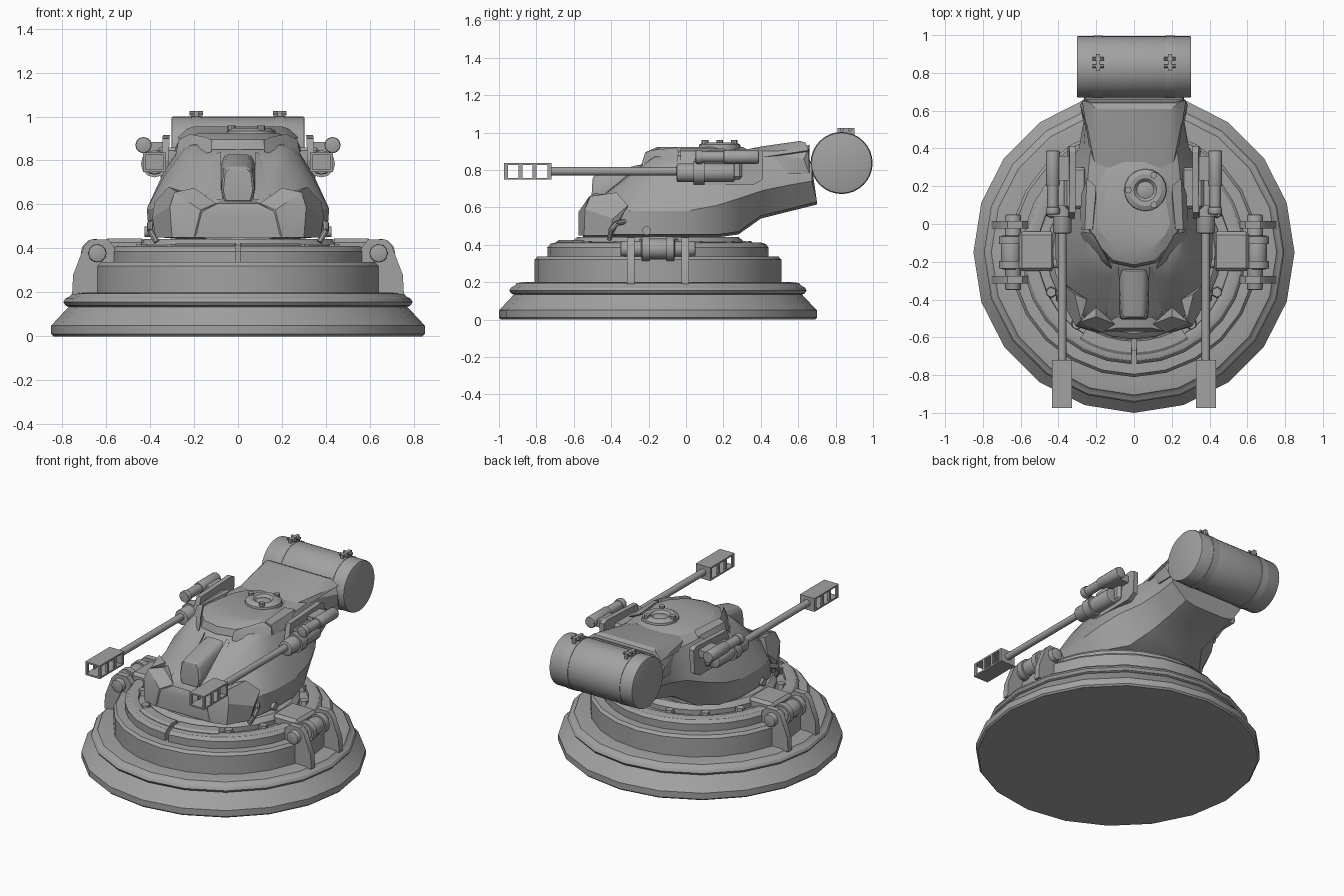
import bpy, bmesh, math
from mathutils import Vector, Matrix

grey = bpy.data.materials.new("gun_metal_grey")
grey.diffuse_color = (0.36, 0.36, 0.36, 1)
CY = -0.15  # centre of the round base along y


def finish(name, bm, angle=32):
    bmesh.ops.remove_doubles(bm, verts=bm.verts, dist=1e-5)
    bmesh.ops.recalc_face_normals(bm, faces=bm.faces)
    me = bpy.data.meshes.new(name)
    bm.to_mesh(me)
    bm.free()
    me.materials.append(grey)
    ob = bpy.data.objects.new(name, me)
    bpy.context.collection.objects.link(ob)
    bpy.ops.object.select_all(action='DESELECT')
    ob.select_set(True)
    bpy.context.view_layer.objects.active = ob
    bpy.ops.object.shade_smooth_by_angle(angle=math.radians(angle))
    return ob


def bevel(bm, w):
    bmesh.ops.bevel(bm, geom=bm.edges[:], offset=w, segments=1, affect='EDGES')


def loft(name, rings, wrap=False, angle=32):
    """Skin closed rings of equal length, capped unless wrapped."""
    bm = bmesh.new()
    vs = [[bm.verts.new(p) for p in r] for r in rings]
    n = len(vs[0])
    for a, b in zip(vs, vs[1:] + ([vs[0]] if wrap else [])):
        for i in range(n):
            bm.faces.new((a[i], a[(i + 1) % n], b[(i + 1) % n], b[i]))
    if not wrap:
        bm.faces.new(vs[0])
        bm.faces.new(vs[-1])
    return finish(name, bm, angle)


def turned(name, profile, segs=20):
    """Stack of circles (radius, z) about the base axis."""
    return loft(name, [[(r * math.sin(t), CY - r * math.cos(t), z)
                        for t in [2 * math.pi * i / segs for i in range(segs)]] for r, z in profile])


def arc(name, profile, a0, a1, segs):
    """Closed (radius, z) profile swept between two angles, 0 being the front."""
    ts = [math.radians(a0 + (a1 - a0) * i / segs) for i in range(segs + 1)]
    return loft(name, [[(r * math.sin(t), CY - r * math.cos(t), z) for r, z in profile] for t in ts])


def rod(name, p, q, r, segs=12, r2=None, bev=0):
    p, q = Vector(p), Vector(q)
    bm = bmesh.new()
    m = Matrix.Translation((p + q) / 2) @ (q - p).to_track_quat('Z', 'Y').to_matrix().to_4x4()
    bmesh.ops.create_cone(bm, cap_ends=True, segments=segs, radius1=r, radius2=r if r2 is None else r2,
                          depth=(q - p).length, matrix=m)
    if bev:
        caps = {e for f in bm.faces if len(f.verts) == segs for e in f.edges}
        bmesh.ops.bevel(bm, geom=list(caps), offset=bev, segments=2, affect='EDGES', profile=0.5)
    return finish(name, bm, 40)


def box(name, lo, hi, bev=0):
    bm = bmesh.new()
    lo, hi = Vector(lo), Vector(hi)
    bmesh.ops.create_cube(bm, size=1, matrix=Matrix.Translation((lo + hi) / 2) @ Matrix.Diagonal((*(hi - lo), 1)))
    if bev:
        bevel(bm, bev)
    return finish(name, bm)


def hull(name, pts, bev=0):
    bm = bmesh.new()
    for p in pts:
        bm.verts.new(p)
    res = bmesh.ops.convex_hull(bm, input=bm.verts[:])
    bmesh.ops.delete(bm, geom=[v for v in bm.verts if not v.link_faces], context='VERTS')
    bmesh.ops.dissolve_limit(bm, angle_limit=0.03, verts=bm.verts[:], edges=bm.edges[:])
    if bev:
        bevel(bm, bev)
    return finish(name, bm, 25)


def mirror_pts(half):
    return half + [(-x, y, z) for x, y, z in half]


# Round base: skirt, lip, drum
turned("base_skirt", [(0.84, 0), (0.85, 0.01), (0.85, 0.05), (0.835, 0.065), (0.765, 0.14), (0.74, 0.14)])
turned("base_lip", [(0.76, 0.13), (0.785, 0.14), (0.795, 0.155), (0.785, 0.172), (0.765, 0.182),
                    (0.755, 0.195), (0.72, 0.2), (0.6, 0.2)])
turned("drum", [(0.67, 0.19), (0.66, 0.2), (0.66, 0.32), (0.645, 0.337), (0.5, 0.337)], 24)
turned("deck", [(0.52, 0.33), (0.52, 0.385), (0.2, 0.385)], 24)
# Padded ring, split at the front
arc("deck_pads", [(0.5, 0.33), (0.59, 0.33), (0.592, 0.385), (0.575, 0.405), (0.55, 0.412), (0.51, 0.405)],
    1.2, 358.8, 28)
for s in (-1, 1):
    arc("front_pad", [(0.46, 0.38), (0.545, 0.38), (0.545, 0.415), (0.53, 0.425), (0.47, 0.425)],
        s * 1.5, s * 32, 4)
turned("turret_ring", [(0.46, 0.38), (0.46, 0.415), (0.445, 0.43), (0.43, 0.442), (0.3, 0.442)], 24)
for i in range(14):
    t = 2 * math.pi * (i + 0.5) / 14
    x, y = 0.487 * math.sin(t), CY - 0.487 * math.cos(t)
    rod("deck_bolt", (x, y, 0.38), (x, y, 0.42), 0.032, 6, 0.026)

# Turret body: sections (y low, y high, z low, z mid, z high, width low, mid, high)
sections = [(-0.55, -0.51, 0.44, 0.53, 0.60, 0.20, 0.22, 0.16),
            (-0.44, -0.42, 0.44, 0.56, 0.68, 0.32, 0.33, 0.18),
            (-0.33, -0.28, 0.44, 0.58, 0.79, 0.385, 0.39, 0.215),
            (-0.20, -0.17, 0.44, 0.58, 0.87, 0.405, 0.415, 0.245),
            (0.00, 0.00, 0.44, 0.58, 0.895, 0.405, 0.415, 0.255),
            (0.17, 0.16, 0.44, 0.61, 0.90, 0.36, 0.40, 0.25),
            (0.28, 0.30, 0.455, 0.65, 0.90, 0.27, 0.36, 0.24),
            (0.40, 0.42, 0.54, 0.69, 0.90, 0.19, 0.29, 0.225),
            (0.56, 0.55, 0.58, 0.72, 0.905, 0.18, 0.265, 0.23),
            (0.70, 0.645, 0.615, 0.74, 0.905, 0.18, 0.265, 0.24)]
rings = []
for yl, yh, zl, zm, zh, wl, wm, wh in sections:
    ym = (yl + yh) / 2
    half = [(wl * 0.6, yl, zl), (wl, yl, zl + 0.015), (wm, ym, zm),
            ((wm + wh) / 2 + 0.008, ym, (zm + zh) / 2), (wh, yh, zh - 0.02), (wh * 0.8, yh, zh)]
    rings.append(half + [(-x, y, z) for x, y, z in reversed(half)])
loft("turret_body", rings, angle=30)

# Sloped spine on the nose with side rails
hull("nose_spine", mirror_pts([(0.06, -0.505, 0.61), (0.075, -0.505, 0.66), (0.065, -0.50, 0.75), (0.04, -0.495, 0.77),
                               (0.055, -0.24, 0.83), (0.08, -0.24, 0.79), (0.08, -0.25, 0.65)]), 0.008)
hull("nose_plate", mirror_pts([(0.21, -0.57, 0.45), (0.18, -0.57, 0.56), (0.09, -0.55, 0.605), (0.08, -0.48, 0.62),
                               (0.2, -0.45, 0.45), (0.17, -0.48, 0.58)]))
for s in (-1, 1):
    def m(pts):
        return [(s * x, y, z) for x, y, z in pts]
    hull("spine_rail", m([(0.08, -0.23, 0.84), (0.10, -0.23, 0.83), (0.15, -0.48, 0.63), (0.07, -0.5, 0.62),
                          (0.08, -0.25, 0.7), (0.11, -0.3, 0.72)]))
    # Cheek armour
    hull("front_cheek", m([(0.20, -0.575, 0.45), (0.17, -0.575, 0.575), (0.10, -0.53, 0.605), (0.2, -0.49, 0.675),
                           (0.29, -0.52, 0.655), (0.31, -0.54, 0.59), (0.30, -0.545, 0.45), (0.2, -0.44, 0.67)]))
    hull("side_cheek", m([(0.30, -0.545, 0.45), (0.31, -0.54, 0.59), (0.28, -0.51, 0.66), (0.315, -0.37, 0.68),
                          (0.38, -0.31, 0.61), (0.39, -0.39, 0.54), (0.375, -0.41, 0.45),
                          (0.25, -0.40, 0.66), (0.3, -0.36, 0.45)]))
    # Grab handle and lamp stud
    path = [(0.37, -0.41, 0.43), (0.40, -0.40, 0.48), (0.40, -0.37, 0.515), (0.37, -0.32, 0.525)]
    for a, b in zip(m(path), m(path[1:])):
        rod("grab_handle", a, b, 0.014, 8)
    rod("body_stud", (s * 0.39, -0.21, 0.475), (s * 0.425, -0.21, 0.475), 0.024, 10)
    # Brow armour on the roof corners
    hull("brow_plate", m([(0.12, -0.235, 0.84), (0.25, -0.15, 0.80), (0.285, -0.05, 0.82), (0.27, -0.04, 0.895),
                          (0.22, -0.05, 0.92), (0.14, -0.19, 0.905), (0.12, -0.22, 0.89), (0.2, -0.06, 0.85)]))
    hull("roof_side_plate", m([(0.28, -0.03, 0.84), (0.29, 0.12, 0.84), (0.25, 0.24, 0.90), (0.2, 0.2, 0.915),
                               (0.22, -0.03, 0.915), (0.26, -0.03, 0.90), (0.2, 0.0, 0.84)]))

# Roof cap and hatch
cap = [(0, -0.23), (0.12, -0.205), (0.22, -0.10), (0.255, -0.02), (0.21, 0.22), (0.15, 0.33), (0.07, 0.38)]
hull("roof_cap", mirror_pts([(x, y, 0.85) for x, y in cap] +
                            [(x * 0.93, 0.05 + (y - 0.05) * 0.95, 0.895) for x, y in cap] +
                            [(x * 0.75, 0.07 + (y - 0.07) * 0.75, 0.922) for x, y in cap]))
HX, HY = 0.06, 0.18
loft("hatch", [[(HX + r * math.cos(t), HY + r * math.sin(t), z) for t in [math.pi * i / 10 for i in range(20)]]
               for r, z in [(0.115, 0.90), (0.11, 0.935), (0.085, 0.948), (0.06, 0.945), (0.045, 0.93), (0.02, 0.938)]])
for k in range(3):
    t = math.radians(60 + 120 * k)
    x, y = HX + 0.09 * math.cos(t), HY + 0.09 * math.sin(t)
    rod("hatch_bolt", (x, y, 0.93), (x, y, 0.96), 0.018, 8)

# Raised rear cover sloping up to the tank
hull("rear_cover", mirror_pts([(0.21, 0.33, 0.90), (0.15, 0.30, 0.905), (0.17, 0.40, 0.925), (0.20, 0.61, 0.955),
                               (0.23, 0.64, 0.945), (0.275, 0.655, 0.905), (0.24, 0.42, 0.87), (0.255, 0.655, 0.89)]))
hull("rear_lip", mirror_pts([(0.285, 0.63, 0.86), (0.26, 0.655, 0.91), (0.22, 0.66, 0.935), (0.23, 0.45, 0.88),
                             (0.27, 0.55, 0.78), (0.27, 0.66, 0.78)]))

# Tank with straps and buckles
TY, TZ = 0.832, 0.837
rod("fuel_tank", (-0.303, TY, TZ), (0.303, TY, TZ), 0.163, 32, bev=0.008)
for s in (-1, 1):
    x = s * 0.19
    rod("tank_strap", (x - 0.024, TY, TZ), (x + 0.024, TY, TZ), 0.166, 32)
    box("buckle_bar", (x - 0.01, 0.81, 0.99), (x + 0.01, 0.90, 1.025))
    for y in (0.835, 0.875):
        rod("buckle_pin", (x - 0.03, y, 1.015), (x + 0.03, y, 1.015), 0.010, 8)

for s in (-1, 1):
    # Gun: muzzle brake, barrel, breech, recoil tube, mounting plate
    gx = s * 0.38
    for z in (0.748, 0.826):
        box("muzzle_plate", (gx - 0.053, -0.973, z), (gx + 0.053, -0.72, z + 0.01))
    for y in (-0.973, -0.895, -0.82, -0.74):
        for x in (gx - 0.053, gx + 0.041):
            box("muzzle_post", (x, y, 0.75), (x + 0.012, y + (0.02 if y < -0.74 else 0.018), 0.83))
    box("muzzle_back", (gx - 0.053, -0.74, 0.75), (gx + 0.053, -0.72, 0.83))
    rod("barrel", (gx, -0.74, 0.793), (gx, 0.0, 0.793), 0.022, 12)
    rod("breech", (gx, -0.05, 0.785), (gx, 0.26, 0.785), 0.05, 12, bev=0.01)
    rod("breech_collar", (gx, 0.04, 0.785), (gx, 0.10, 0.785), 0.062, 12)
    rod("recoil_tube", (s * 0.43, 0.05, 0.87), (s * 0.43, 0.39, 0.87), 0.03, 12)
    for a, b in ((0.2, 0.39), (0.05, 0.09)):
        rod("recoil_sleeve", (s * 0.43, a, 0.87), (s * 0.43, b, 0.87), 0.037, 12, bev=0.008)
    side = [(0.03, 0.80), (0.05, 0.72), (0.36, 0.72), (0.41, 0.75), (0.41, 0.90), (0.38, 0.915), (0.06, 0.90)]
    hull("gun_plate", [(s * x, y, z) for y, z in side for x in (0.32 - (z - 0.72) * 0.05, 0.352 - (z - 0.72) * 0.05)])
    box("gun_mount", (min(s * 0.25, s * 0.37), 0.08, 0.75), (max(s * 0.25, s * 0.37), 0.30, 0.86), 0.015)
    box("recoil_bracket", (min(s * 0.33, s * 0.43), 0.23, 0.84), (max(s * 0.33, s * 0.43), 0.36, 0.885))

    # Side clamp: bracket fins, roller, hinge box
    fin = [(0.56, 0.19), (0.755, 0.19), (0.75, 0.28), (0.71, 0.32), (0.70, 0.41), (0.67, 0.44), (0.59, 0.44), (0.56, 0.40)]
    for y in (-0.295, -0.005):
        hull("clamp_fin", [(s * x, y + d, z) for x, z in fin for d in (-0.02, 0.02)])
    rod("clamp_axle", (s * 0.64, -0.35, 0.378), (s * 0.64, 0.05, 0.378), 0.042, 12, bev=0.008)
    rod("clamp_roller", (s * 0.65, -0.24, 0.378), (s * 0.65, -0.06, 0.378), 0.055, 12, bev=0.01)
    for y in (-0.215, -0.085):
        rod("clamp_band", (s * 0.65, y - 0.02, 0.378), (s * 0.65, y + 0.02, 0.378), 0.066, 12)
    lo, hi = sorted((s * 0.42, s * 0.61))
    box("hinge_box", (lo, -0.25, 0.37), (hi, -0.04, 0.445), 0.018)
